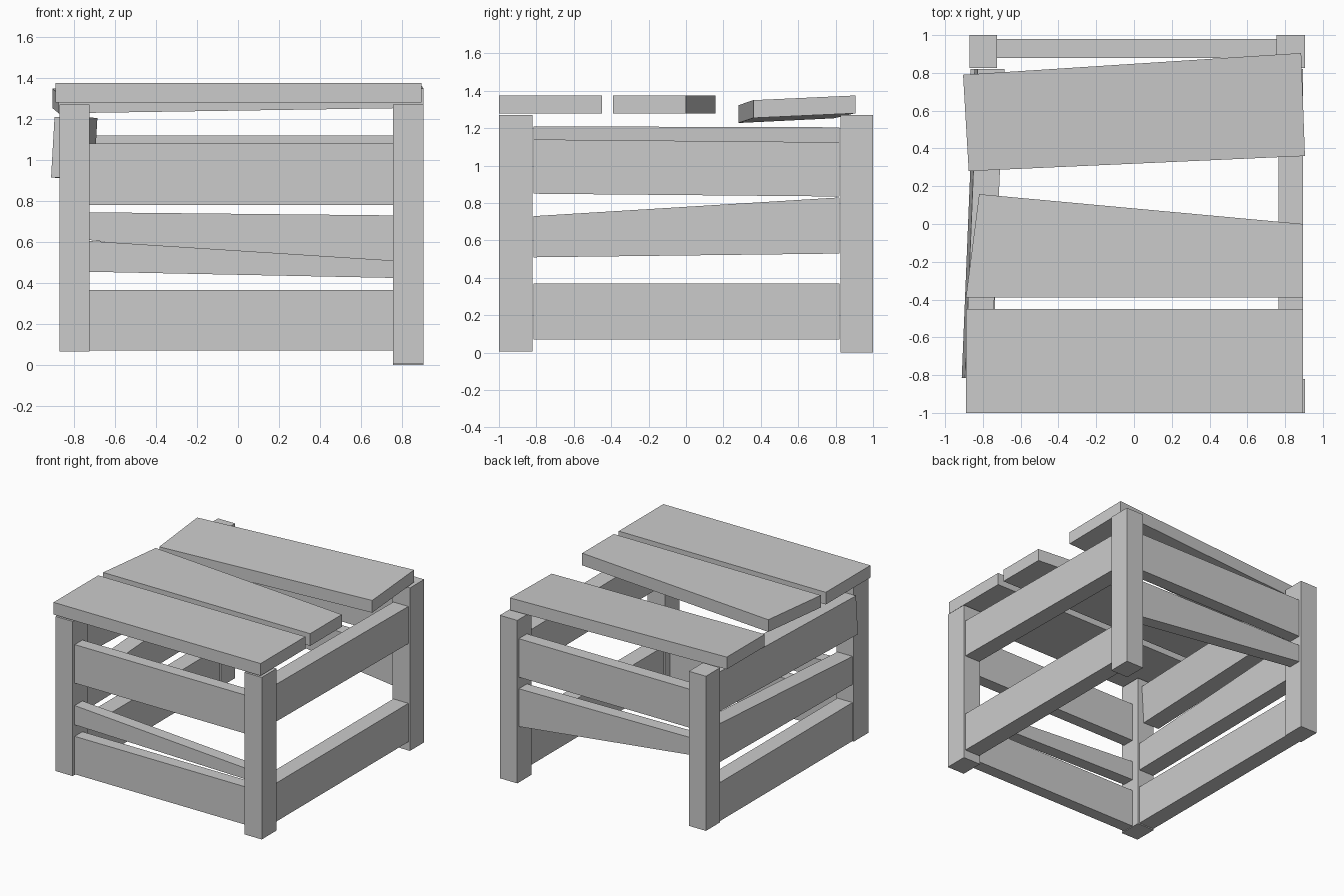
import bpy

if "Cube" in bpy.data.objects:
    bpy.data.objects.remove(bpy.data.objects["Cube"])


def beam(name, end_a, end_b):
    """Plank between two four-sided ends, corners listed in the same order."""
    mesh = bpy.data.meshes.new(name)
    faces = [(3, 2, 1, 0), (4, 5, 6, 7)]
    faces += [(i, (i + 1) % 4, (i + 1) % 4 + 4, i + 4) for i in range(4)]
    mesh.from_pydata(list(end_a) + list(end_b), [], faces)
    obj = bpy.data.objects.new(name, mesh)
    bpy.context.collection.objects.link(obj)
    return obj


def rail_x(name, y0, y1, left, right, x0=-0.725, x1=0.755):
    """Rail running left to right; left and right are (bottom, top) heights."""
    def end(x, z):
        return [(x, y0, z[0]), (x, y1, z[0]), (x, y1, z[1]), (x, y0, z[1])]
    beam(name, end(x0, left), end(x1, right))


def rail_y(name, front, back, lean=0.0, y0=-0.815, y1=0.82):
    """Rail running front to back; each end is (x0, x1, bottom, top)."""
    def end(y, e):
        a, b, z0, z1 = e
        return [(a, y, z0), (a + lean, y, z1), (b + lean, y, z1), (b, y, z0)]
    beam(name, end(y0, front), end(y1, back))


def slat(name, top, thick=0.095):
    """Top board from its four upper corners."""
    beam(name, [(x, y, z - thick) for x, y, z in top], top)


# Corner posts
for side, x0, x1, feet in (("left", -0.872, -0.725, (0.065, 0.065)),
                           ("right", 0.755, 0.905, (0.007, 0.0))):
    for place, y0, y1, z in (("front", -1.0, -0.82, feet[0]),
                             ("back", 0.825, 1.0, feet[1])):
        rail_x(f"{place}_{side}_post", y0, y1, (z, 1.27), (z, 1.27), x0, x1)

# Front rails
rail_x("front_top_rail", -0.975, -0.88, (0.78, 1.08), (0.78, 1.08))
rail_x("front_middle_rail", -0.975, -0.88, (0.455, 0.605), (0.425, 0.51))
rail_x("front_bottom_rail", -0.975, -0.88, (0.07, 0.365), (0.07, 0.365))

# Back rails
rail_x("back_top_rail", 0.88, 0.98, (0.82, 1.12), (0.82, 1.12))
rail_x("back_middle_rail", 0.88, 0.98, (0.61, 0.745), (0.435, 0.73))

# Right rails
rail_y("right_top_rail", (0.765, 0.895, 0.85, 1.14), (0.765, 0.895, 0.835, 1.125))
rail_y("right_bottom_rail", (0.765, 0.895, 0.07, 0.37), (0.765, 0.895, 0.07, 0.37))

# Left rails, the top one knocked askew
rail_y("left_top_rail", (-0.912, -0.775, 0.915, 1.21), (-0.845, -0.703, 0.91, 1.205), 0.017)
rail_y("left_middle_rail", (-0.865, -0.735, 0.51, 0.73), (-0.865, -0.735, 0.53, 0.83))
rail_y("left_bottom_rail", (-0.865, -0.735, 0.07, 0.37), (-0.865, -0.735, 0.07, 0.37))

# Top boards
H = 1.375
slat("front_board", [(-0.89, -1.0, H), (0.895, -1.0, H), (0.895, -0.45, H), (-0.89, -0.45, H)])
slat("middle_board", [(-0.89, -0.39, H), (0.895, -0.39, H), (0.895, 0.0, H), (-0.82, 0.158, H)])
slat("back_board", [(-0.875, 0.28, 1.323), (0.905, 0.36, 1.35),
                    (0.885, 0.905, 1.375), (-0.905, 0.79, 1.348)])
